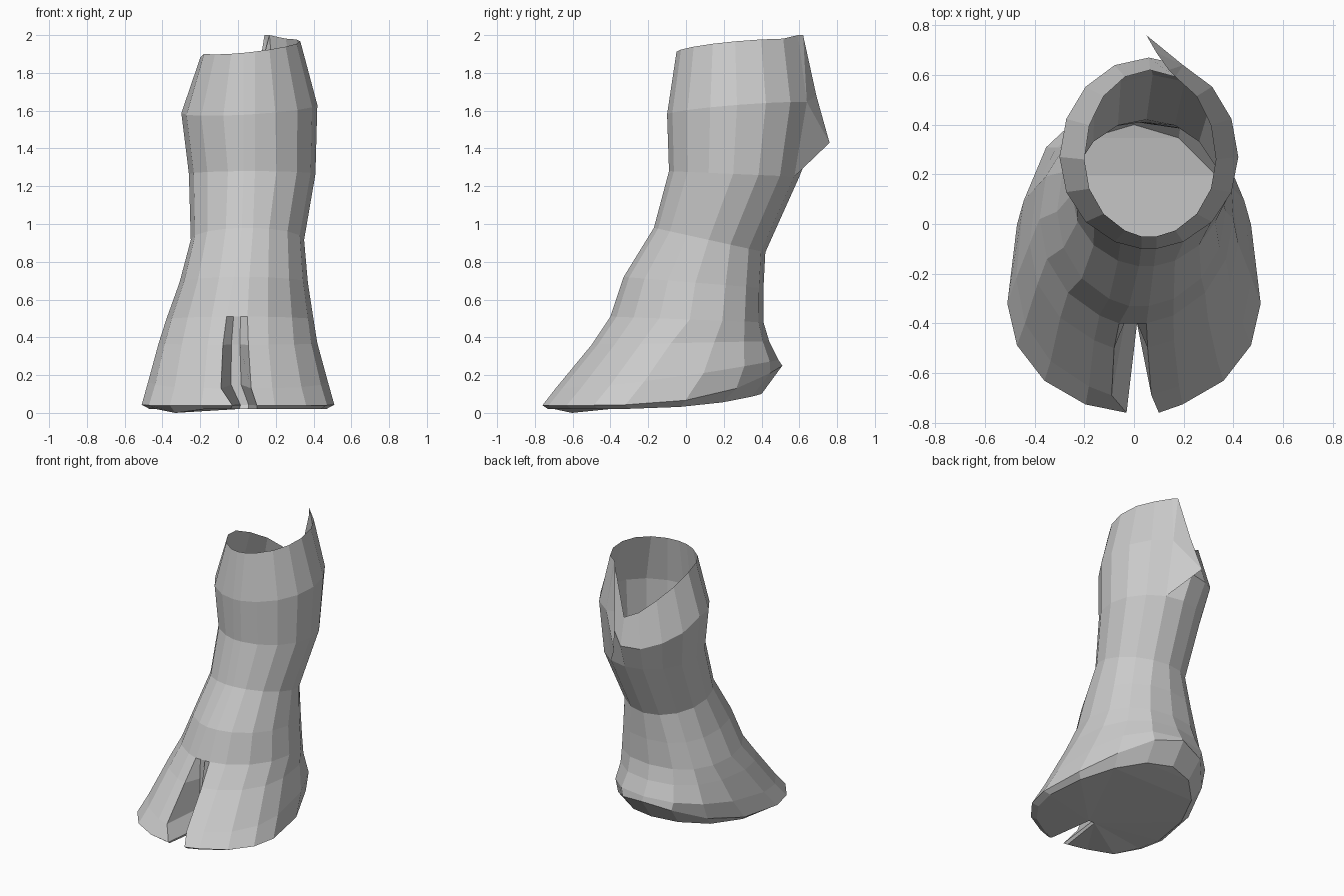
import bpy, bmesh, math

if "Cube" in bpy.data.objects:
    bpy.data.objects.remove(bpy.data.objects["Cube"])

SIDES = 16

# Rings, top to bottom: centre x, half width, front y, widest y, back y,
# front z, back z, z curve power, sideways z tilt, cleft left x, cleft right x, cleft depth y
RINGS = [
    (.065, .265, -.05, .26, .62, 1.91, 1.97, 1, .11, .03, .09, None),   # open rim
    (.06, .36, -.10, .27, .67, 1.58, 1.64, 1, .06, .03, .09, None),
    (.075, .335, -.09, .25, .60, 1.28, 1.25, 1, 0, .03, .09, None),
    (.05, .30, -.17, .12, .42, .98, .85, 1, 0, .02, .08, None),         # ankle
    (.03, .34, -.33, .05, .41, .72, .66, 1, 0, -.02, .06, None),
    (.01, .39, -.40, .02, .41, .51, .48, 1, 0, -.06, .05, None),        # top of cleft
    (0, .42, -.50, -.08, .44, .36, .38, 1, 0, -.08, .055, -.39),
    (0, .475, -.69, -.22, .49, .13, .28, 1.5, 0, -.09, .07, -.39),
    (0, .51, -.76, -.32, .51, .04, .25, 4, 0, -.03, .10, -.39),         # widest edge
    (0, .47, -.73, -.30, .40, .02, .10, 4, 0, -.04, .10, -.40),         # sole edge
]
HEEL = {4: .85, 5: .85, 6: .85, 7: .85}     # rings with a squarer back
# Local heights: the shaft is torn lower at the back left, one toe touches the floor
LOCAL_Z = {0: {7: 2.0, 8: 1.62, 9: 1.67, 10: 1.75, 11: 1.82, 12: 1.88},
           1: {8: 1.43, 9: 1.43, 10: 1.47, 11: 1.52},
           9: {14: 0.0}}


def ring_points(index):
    cx, hw, yf, ym, yb, zf, zb, power, tilt, gl, gr, deep = RINGS[index]
    xy = [(gr, yf)]
    for k in range(1, SIDES):
        a = 2 * math.pi * k / SIDES
        c, s = math.cos(a), math.sin(a)
        if c > 0:
            y = ym - c * (ym - yf)
        else:
            e = HEEL.get(index, 1)
            s = math.copysign(abs(s) ** e, s)
            y = ym + abs(c) ** e * (yb - ym)
        xy.append((cx + hw * s, y))
    xy.append((gl, yf))
    # two inner points form the back wall of the cleft
    d = yf if deep is None else deep
    third = (gr - gl) / 3
    xy += [(gl + third, d), (gr - third, d)]
    pts = []
    for k, (x, y) in enumerate(xy):
        t = max(0, (y - yf) / (yb - yf))
        z = zf + (zb - zf) * t ** power + tilt * (x - cx)
        pts.append((x, y, LOCAL_Z.get(index, {}).get(k, z)))
    return pts


def finish(bm, name):
    mesh = bpy.data.meshes.new(name)
    bm.to_mesh(mesh)
    bm.free()
    obj = bpy.data.objects.new(name, mesh)
    bpy.context.collection.objects.link(obj)
    return obj


# Hollow leg and split foot, lofted through the rings
bm = bmesh.new()
loops = [[bm.verts.new(p) for p in ring_points(i)] for i in range(len(RINGS))]
for upper, lower in zip(loops, loops[1:]):
    n = len(upper)
    for k in range(n):
        j = (k + 1) % n
        bm.faces.new((upper[k], lower[k], lower[j], upper[j]))
# Sole
sole = bm.faces.new(loops[-1][::-1])
bmesh.ops.triangulate(bm, faces=[sole])
bmesh.ops.recalc_face_normals(bm, faces=bm.faces)
finish(bm, "cloven_foot")

# Loose flap of skin sticking out at the torn back edge
bm = bmesh.new()
rim, inner, root = [bm.verts.new(ring_points(i)[7]) for i in range(3)]
peak, fold, tip = [bm.verts.new(p) for p in (
    (.14, .62, 2.0), (.09, .69, 1.68), (.05, .76, 1.43))]
for f in ((rim, inner, peak), (peak, inner, fold), (fold, inner, tip), (tip, inner, root)):
    bm.faces.new(f)
finish(bm, "back_flap")
